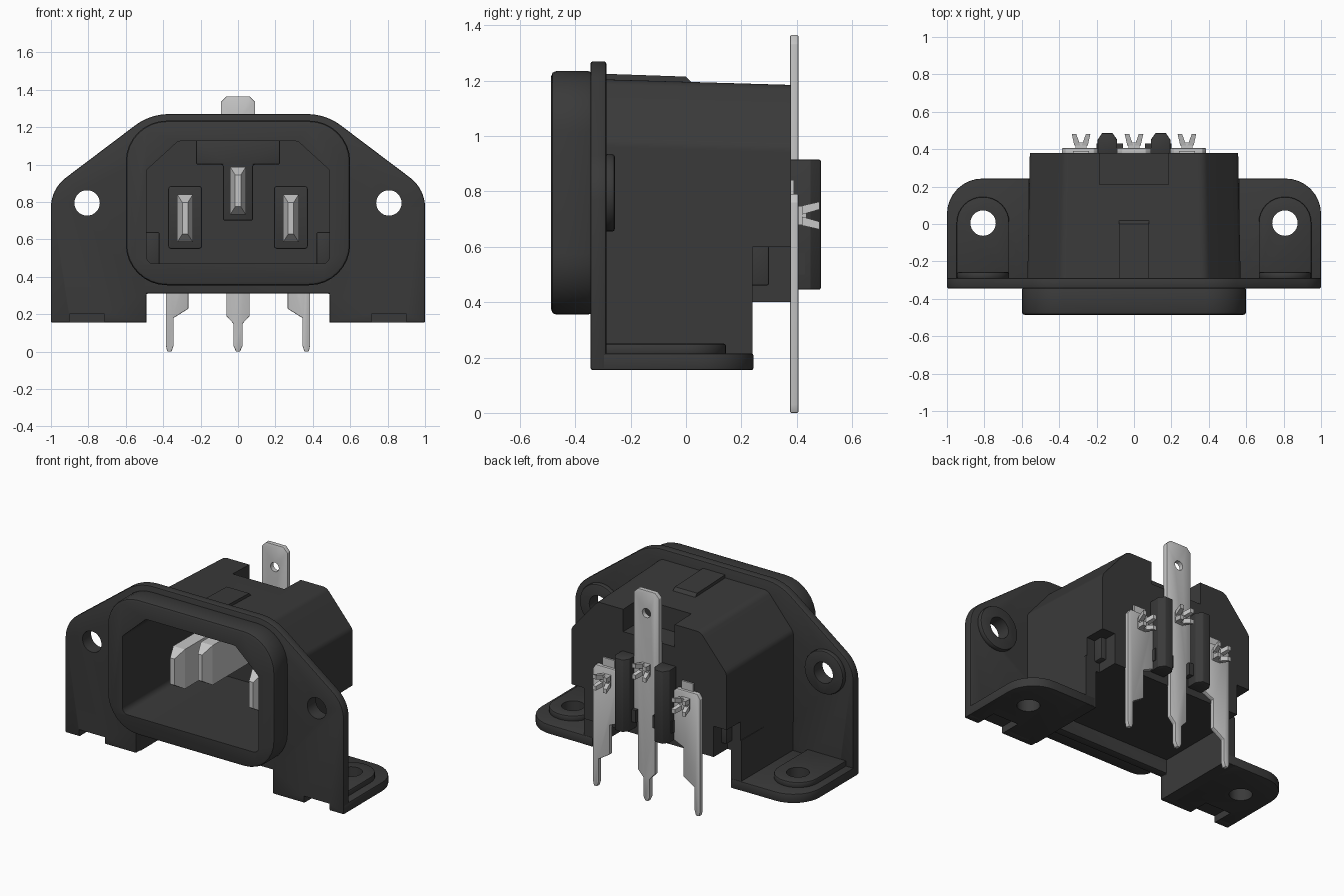
import bpy, bmesh, math
from mathutils import Vector

cube = bpy.data.objects.get("Cube")
if cube:
    bpy.data.objects.remove(cube, do_unlink=True)


def material(name, v, rough):
    m = bpy.data.materials.new(name)
    m.use_nodes = True
    m.diffuse_color = (v, v, v, 1)
    p = next(n for n in m.node_tree.nodes if n.type == 'BSDF_PRINCIPLED')
    p.inputs["Base Color"].default_value = (v, v, v, 1)
    p.inputs["Roughness"].default_value = rough
    return m


PLASTIC = material("dark grey plastic", 0.042, 0.6)
METAL = material("light grey metal", 0.56, 0.4)


def outline(pts, seg=8):
    """Corner list (u, v[, radius]) to a polygon with rounded corners."""
    out = []
    for i, p in enumerate(pts):
        c = Vector(p[:2])
        if len(p) < 3:
            out.append(c)
            continue
        d1 = (Vector(pts[i - 1][:2]) - c).normalized()
        d2 = (Vector(pts[(i + 1) % len(pts)][:2]) - c).normalized()
        half = d1.angle(d2) / 2
        centre = c + (d1 + d2).normalized() * (p[2] / math.sin(half))
        a = c + d1 * (p[2] / math.tan(half)) - centre
        b = c + d2 * (p[2] / math.tan(half)) - centre
        ang = a.angle_signed(b)
        for k in range(seg + 1):
            t = -ang * k / seg
            out.append(centre + Vector((a.x * math.cos(t) - a.y * math.sin(t),
                                        a.x * math.sin(t) + a.y * math.cos(t))))
    return out


def rect(u0, u1, v0, v1, r=None):
    pts = [(u0, v0), (u1, v0), (u1, v1), (u0, v1)]
    return [(u, v, r) for u, v in pts] if r else pts


def circle(u, v, r, n=32):
    return [(u + r * math.cos(math.tau * i / n), v + r * math.sin(math.tau * i / n)) for i in range(n)]


def mirrored(half):
    """Complete an outline from its +x half."""
    return half + [(-p[0], *p[1:]) for p in reversed(half)]


def prism(name, pts, a, b, mat=PLASTIC, axis='y', end=None, bevel=0, cuts=()):
    """Loft an outline along an axis from a to b, then bevel and cut it."""
    place = {'y': lambda p, t: (p[0], t, p[1]), 'z': lambda p, t: (p[0], p[1], t),
             'x': lambda p, t: (t, p[0], p[1])}[axis]
    p0, p1 = outline(pts), outline(end or pts)
    bm = bmesh.new()
    v0 = [bm.verts.new(place(p, a)) for p in p0]
    v1 = [bm.verts.new(place(p, b)) for p in p1]
    bm.faces.new(v0)
    bm.faces.new(v1[::-1])
    for i in range(len(v0)):
        j = (i + 1) % len(v0)
        bm.faces.new((v0[i], v1[i], v1[j], v0[j]))
    bmesh.ops.recalc_face_normals(bm, faces=bm.faces)
    me = bpy.data.meshes.new(name)
    bm.to_mesh(me)
    bm.free()
    ob = bpy.data.objects.new(name, me)
    bpy.context.collection.objects.link(ob)
    me.materials.append(mat)
    if bevel:
        m = ob.modifiers.new("edges", 'BEVEL')
        m.width, m.segments, m.angle_limit = bevel, 2, math.radians(40)
    for c in cuts:
        m = ob.modifiers.new("cut", 'BOOLEAN')
        m.operation, m.solver, m.object = 'DIFFERENCE', 'EXACT', c
    return ob


def cutter(name, *args, **kw):
    ob = prism("cutter_" + name, *args, **kw)
    ob.hide_render = True
    ob.display_type = 'WIRE'
    cutters.append(ob)
    return ob


cutters = []
# Cutters: socket cavity, rear slot, side notches and screw holes
cavity = cutter("cavity", mirrored([(.49, .47, .04), (.49, .97, .03), (.32, 1.125, .03)]), -.6, .29)
slot = cutter("slot", rect(-.185, .185, 1.04, 1.4), .21, .6)
notches, flange_holes, feet_cuts = [], [], {}
for s, side in ((1, "left"), (-1, "right")):
    notches.append(cutter(side + "_notch", rect(s * .465, s * .7, .3, .6), .24, .6))
    flange_holes.append(cutter(side + "_flange_hole", circle(s * .807, .795, .068), -.5, 0))
    feet_cuts[s] = [cutter(side + "_foot_hole", circle(s * .807, .005, .068), 0, .5, axis='z'),
                    cutter(side + "_foot_notch", rect(s * .715, s * .9, 0, .2), -.5, -.2)]

# Housing: mounting flange, collar, and the drafted body behind them
prism("flange", mirrored([(.49, .31), (.49, .155), (1, .155), (1, .87, .2), (.47, 1.27, .3)]),
      -.345, -.288, bevel=.008, cuts=[cavity] + flange_holes + [feet_cuts[1][1], feet_cuts[-1][1]])
prism("collar", rect(-.6, .6, .355, 1.235, .22), -.487, -.335, bevel=.018, cuts=[cavity])
prism("body", mirrored([(.57, .4), (.57, .985, .06), (.385, 1.205, .06)]), -.3, .38,
      end=mirrored([(.557, .4), (.557, .965, .06), (.37, 1.185, .06)]),
      cuts=[cavity, slot] + notches)
prism("top_rib", [(-.29, 1.15), (-.29, 1.225), (0, 1.215), (.02, 1.195), (.02, 1.15)],
      -.08, .08, axis='x')

# Raised shapes on the cavity floor
prism("earth_key", [(-.08, .7), (.08, .7), (.08, 1.0), (.225, 1.0), (.225, 1.14), (-.225, 1.14),
                    (-.225, 1.0), (-.08, 1.0)], .18, .3, bevel=.01, cuts=[slot])

for s, side in ((1, "left"), (-1, "right")):
    # Cheek wall joining the body to the foot
    prism(side + "_cheek", rect(s * .49, s * .565, .155, .48), -.3, .24)
    prism(side + "_cavity_corner", rect(s * .42, s * .5, .46, .64), .2, .3, bevel=.008)
    prism(side + "_pin_base", rect(s * .283 - .09, s * .283 + .09, .55, .885, .015), .2, .3, bevel=.008)
    # Foot with raised pad, both drilled
    prism(side + "_foot", [(s * .5, -.34), (s * .5, .243), (s * 1, .243, .19), (s * 1, -.34)],
          .155, .215, axis='z', bevel=.006, cuts=feet_cuts[s])
    prism(side + "_foot_pad", [(s * .667, -.295), (s * .667, .145, .138),
                               (s * .948, .145, .138), (s * .948, -.295)],
          .21, .25, axis='z', bevel=.008, cuts=feet_cuts[s][:1])
    prism(side + "_flange_boss", circle(s * .807, .795, .14), -.295, -.257, bevel=.01,
          cuts=[flange_holes[0 if s == 1 else 1]])
    # Barrier between rear terminals
    prism(side + "_barrier", [(s * .09, .37), (s * .195, .37), (s * .195, .45), (s * .17, .487),
                              (s * .115, .487), (s * .09, .45)], .445, .915, axis='z', bevel=.006)
    prism(side + "_barrier_shelf", rect(s * .06, s * .2, .50, .58), .37, .43)


def contact(name, x, z, tip):
    """Blade with tapered tip, plus the four flared prongs of its riveted tail."""
    w, h = .042, .128
    prism(name + "_blade", rect(x - w, x + w, z - h, z + h), tip + .07, .39, METAL)
    prism(name + "_blade_tip", rect(x - w, x + w, z - h, z + h), tip + .07, tip, METAL,
          end=rect(x - .015, x + .015, z - .085, z + .085))
    prism(name + "_rivet", rect(x - .03, x + .03, z - .035, z + .035), .39, .435, METAL)
    for sx in (1, -1):
        for sz in (1, -1):
            prism(name + "_rivet_prong",
                  rect(x + sx * .004, x + sx * .036, z + sz * .004, z + sz * .036), .42, .482, METAL,
                  end=rect(x + sx * .026, x + sx * .05, z + sz * .022, z + sz * .05))


# Earth contact with drilled tab, and the two line contacts
tab_hole = cutter("tab_hole", circle(0, 1.22, .03, 20), .3, .5)
prism("earth_terminal", mirrored([(.01, 0), (.024, .03), (.024, .15), (.062, .19), (.062, .5),
                                  (.092, .53), (.092, 1.335), (.062, 1.365)]),
      .376, .406, METAL, bevel=.004, cuts=[tab_hole])
contact("earth", 0, .86, -.39)
for s, side in ((1, "left"), (-1, "right")):
    prism(side + "_terminal", [(s * x, z) for x, z in (
        (.355, 0), (.378, 0), (.385, .03), (.385, .76), (.365, .79), (.215, .79), (.195, .77),
        (.195, .45), (.265, .42), (.265, .23), (.345, .18), (.345, .03))],
        .376, .406, METAL, bevel=.004)
    contact(side + "_line", s * .283, .713, -.27)

# Apply modifiers, drop the cutters, and smooth the rounded surfaces
parts = [o for o in bpy.context.collection.objects if o.type == 'MESH' and o not in cutters]
dg = bpy.context.evaluated_depsgraph_get()
dg.update()
baked = [(o, bpy.data.meshes.new_from_object(o.evaluated_get(dg))) for o in parts]
for o, me in baked:
    o.modifiers.clear()
    o.data = me
for c in cutters:
    bpy.data.objects.remove(c, do_unlink=True)
bpy.ops.object.select_all(action='DESELECT')
for o in parts:
    o.select_set(True)
bpy.context.view_layer.objects.active = parts[0]
bpy.ops.object.shade_smooth_by_angle(angle=math.radians(30))
